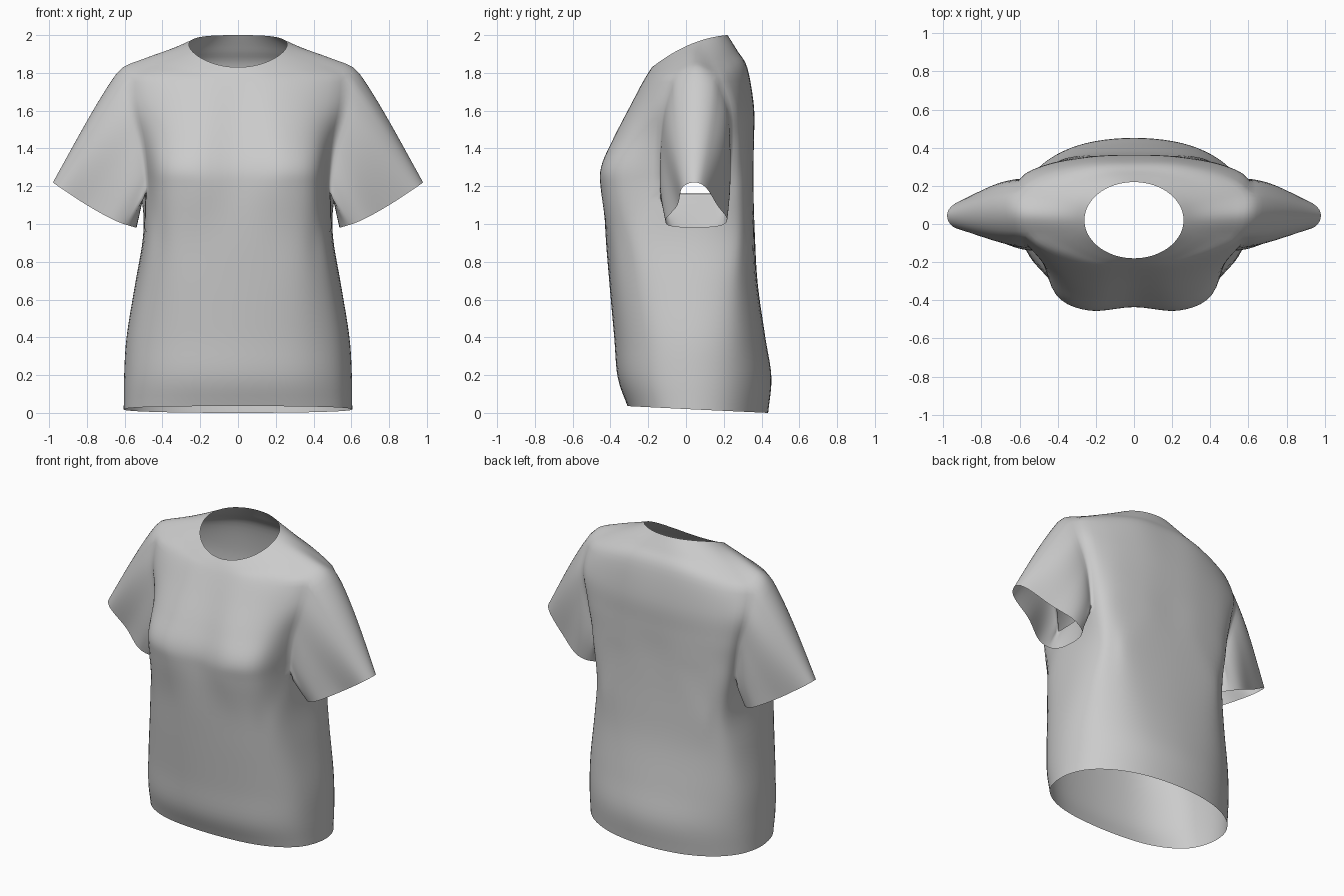
import bpy, bmesh, math
from mathutils import Vector as V

if "Cube" in bpy.data.objects:
    bpy.data.objects.remove(bpy.data.objects["Cube"])

D = 5  # subdivisions per control interval


def cr(a, b, c, d, t):
    return 0.5 * (2*b + (c-a)*t + (2*a-5*b+4*c-d)*t*t + (3*b-a-3*c+d)*t**3)


def spline(pts, pre, post, n=D):
    p = [pre] + pts + [post]
    out = [cr(*p[i:i+4], k/n) for i in range(len(pts)-1) for k in range(n)]
    return out + [pts[-1]]


def flip(p):
    return V((-p.x, p.y, p.z))


def spow(v, e):
    return math.copysign(abs(v)**e, v)


# Lower body rings: z, half width, front y, back y, front and back squareness
rows = []
for z, w, yf, yb, nf, nb in [(.018, .605, -.31, .435, 2.45, 2.15), (.19, .603, -.362, .452, 2.45, 2.2),
                             (.4, .59, -.38, .42, 2.5, 2.45), (.68, .545, -.405, .38, 2.8, 3.0),
                             (.93, .503, -.425, .365, 3.2, 3.9)]:
    ring = []
    for i in range(9):
        a = math.pi*i/8
        n = nf if i < 4 else nb
        c, s = spow(math.cos(a), 2/n), spow(math.sin(a), 2/n)
        y = .05 + (c*(yf-.05) if c > 0 else -c*(yb-.05))
        ring.append(V((w*s if 0 < i < 8 else 0, y, max(0, z + (.018*c if z < .1 else 0)))))
    rows.append(ring)

# Chest rings, right half from centre front to centre back
for z, ring in [
    (1.17, [(0, -.435), (.23, -.446), (.405, -.365), (.48, -.14), (.495, .04), (.515, .215), (.45, .31), (.23, .352), (0, .357)]),
    (1.3, [(0, -.428), (.24, -.448), (.41, -.365), (.488, -.135), (.505, .04), (.535, .22), (.455, .31), (.23, .352), (0, .356)]),
    (1.45, [(0, -.37), (.22, -.383), (.405, -.305), (.51, -.13), (.53, .05), (.565, .23), (.465, .31), (.23, .352), (0, .36)]),
    (1.62, [(0, -.29), (.2, -.295), (.395, -.235), (.555, -.11), (.58, .06), (.61, .22), (.475, .3), (.23, .35), (0, .36)])]:
    rows.append([V((x, y, z)) for x, y in ring])

# Shoulder ring and neckline
shoulder = [V(p) for p in [(0, -.235, 1.735), (.2, -.225, 1.75), (.4, -.16, 1.77), (.57, -.06, 1.79),
            (.61, .05, 1.835), (.605, .16, 1.79), (.46, .255, 1.79), (.23, .315, 1.82), (0, .325, 1.825)]]
neck = []
for i in range(9):
    a = math.pi*i/8
    u = -math.cos(a)
    neck.append(V((.26*math.sin(a) if 0 < i < 8 else 0, .02+.2*u, 1.95+.085*u-.035*u*u)))
mid = [(a+b)/2 + V((0, 0, .004)) for a, b in zip(shoulder, neck)]
rows += [shoulder, mid, neck]

# Dense smooth grid for the body half, with a turn at the shoulder point
across = [spline(r, flip(r[1]), flip(r[-2])) for r in rows]
cols = []
for i, c in enumerate(zip(*across)):
    c = list(c)
    w = min(1, max(0, 2 - abs(i-4*D)/D))
    lo = spline(c[:10], 2*c[0]-c[1], c[10].lerp(2*c[9]-c[8], w))
    hi = spline(c[9:], c[8].lerp(2*c[9]-c[10], w), 2*c[-1]-c[-2])
    cols.append(lo + hi[1:])
bm = bmesh.new()
grid = [[bm.verts.new(p) for p in c] for c in cols]
c0, c1, r0, r1 = 3*D, 5*D, 5*D, 9*D  # armhole window
for i in range(len(grid)-1):
    for j in range(len(grid[0])-1):
        if not (c0 <= i < c1 and r0 <= j < r1):
            bm.faces.new((grid[i][j], grid[i+1][j], grid[i+1][j+1], grid[i][j+1]))

# Armhole loop: top centre, down the front, under, up the back
m = 4*D
loop = ([grid[i][r1] for i in range(m, c0, -1)] + [grid[c0][j] for j in range(r1, r0, -1)]
        + [grid[i][r0] for i in range(c0, c1)] + [grid[c1][j] for j in range(r0, r1)]
        + [grid[i][r1] for i in range(c1, m, -1)])
N = len(loop)
lens = [(loop[(k+1) % N].co-loop[k].co).length for k in range(N)]
par = [sum(lens[:k])/sum(lens) for k in range(N)]

# Sleeve lofted from the armhole to the cuff
cuff = [V(p) for p in [(.98, .045, 1.22), (.94, -.02, 1.192), (.8, -.045, 1.1), (.655, -.108, 1.02), (.555, -.06, .985),
        (.545, .15, .985), (.65, .218, 1.02), (.8, .165, 1.1), (.94, .106, 1.192)]]


def cuff_at(s):
    f = s*9
    k = int(f)
    return cr(*[cuff[(k+d) % 9] for d in (-1, 0, 1, 2)], f-k)


prev = loop
S = 16
for q in range(1, S+1):
    t = q/S
    cur = []
    for k in range(N):
        top = ((math.cos(2*math.pi*par[k])+1)/2)**2
        bulge = math.sin(math.pi*t**.6)*top*.016
        # swell the sleeve in front and behind
        side = -math.sin(2*math.pi*par[k])
        fold = math.sin(math.pi*t**.8)*.025*side*top**.2
        cur.append(bm.verts.new(loop[k].co.lerp(cuff_at(par[k]), t) + V((bulge, fold, 0))))
    for k in range(N):
        n = (k+1) % N
        bm.faces.new((prev[k], prev[n], cur[n], cur[k]))
    prev = cur

# Soften the armhole seam
seam = [v for v in bm.verts if not v.is_boundary and any((v.co-l.co).length < .035 for l in loop)]
for _ in range(2):
    bmesh.ops.smooth_vert(bm, verts=seam, factor=.4, use_axis_x=True, use_axis_y=True, use_axis_z=True)
bmesh.ops.recalc_face_normals(bm, faces=bm.faces)
bm.faces.ensure_lookup_table()
if bm.faces[0].normal.y > 0:
    bmesh.ops.reverse_faces(bm, faces=bm.faces)
for f in bm.faces:
    f.smooth = True
me = bpy.data.meshes.new("shirt")
bm.to_mesh(me)
bm.free()
shirt = bpy.data.objects.new("shirt", me)
bpy.context.collection.objects.link(shirt)
mod = shirt.modifiers.new("mirror", "MIRROR")
mod.merge_threshold = .001
